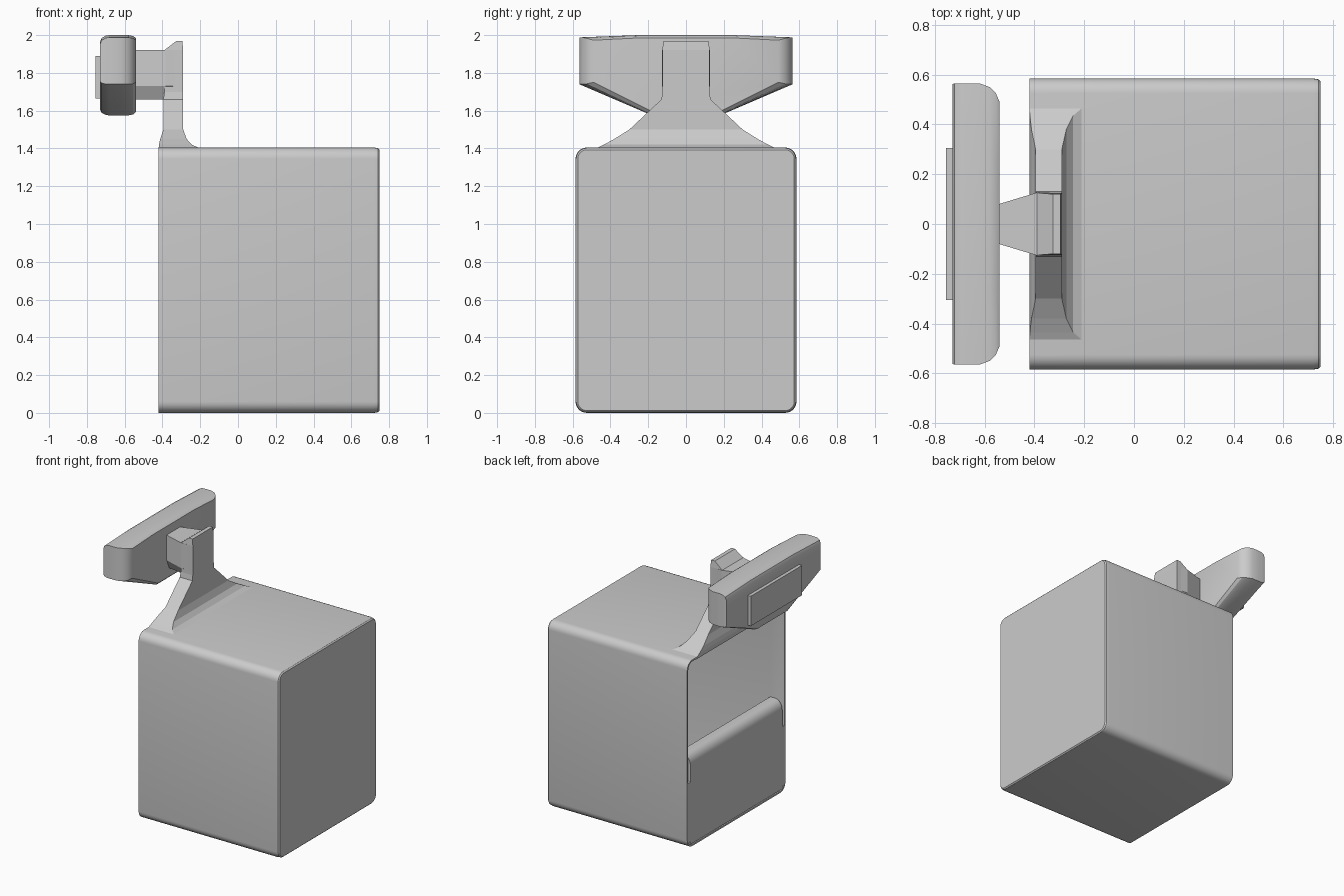
import bpy, bmesh, math

if "Cube" in bpy.data.objects:
    bpy.data.objects.remove(bpy.data.objects["Cube"])


def loft(name, rings, smooth=30):
    """Skin a list of equal-length point rings and cap both ends."""
    bm = bmesh.new()
    vr = [[bm.verts.new(p) for p in r] for r in rings]
    n = len(rings[0])
    for a, b in zip(vr, vr[1:]):
        for i in range(n):
            j = (i + 1) % n
            bm.faces.new((a[i], a[j], b[j], b[i]))
    bm.faces.new(vr[0][::-1])
    bm.faces.new(vr[-1])
    bmesh.ops.recalc_face_normals(bm, faces=bm.faces)
    me = bpy.data.meshes.new(name)
    bm.to_mesh(me)
    bm.free()
    ob = bpy.data.objects.new(name, me)
    bpy.context.collection.objects.link(ob)
    bpy.ops.object.select_all(action='DESELECT')
    ob.select_set(True)
    bpy.context.view_layer.objects.active = ob
    if smooth:
        bpy.ops.object.shade_smooth_by_angle(angle=math.radians(smooth))
    return ob


def round_rect(x, inset, r=0.06, hy=0.585, z0=0.0, z1=1.405, seg=6):
    """Rounded rectangle in the YZ plane."""
    hy, z0, z1, r = hy - inset, z0 + inset, z1 - inset, max(r - inset, 0.015)
    pts = []
    for k, (sy, cz) in enumerate(((1, z1 - r), (-1, z1 - r), (-1, z0 + r), (1, z0 + r))):
        for i in range(seg + 1):
            a = math.pi / 2 * (k + i / seg)
            pts.append((x, sy * (hy - r) + r * math.cos(a), cz + r * math.sin(a)))
    return pts


def prism_y(name, profile, y0, y1):
    return loft(name, [[(x, y, z) for x, z in profile] for y in (y0, y1)])


def rect_xy(z, x0, x1, hy):
    return [(x0, -hy, z), (x1, -hy, z), (x1, hy, z), (x0, hy, z)]


# hollow cabinet, open on the -x side, with a flared rim
loft("cabinet_shell", [round_rect(x, i) for x, i in (
    (0.71, 0.035), (-0.32, 0.035), (-0.36, 0.031), (-0.40, 0.022), (-0.42, 0.012),
    (-0.42, 0.0), (0.72, 0.0), (0.742, 0.004), (0.75, 0.012))])

# lower panel with rounded top lip
lip = [(-0.32, 0.02), (-0.42, 0.02), (-0.42, 0.62)]
lip += [(-0.36 - 0.06 * math.cos(a), 0.62 + 0.07 * math.sin(a))
        for a in (math.radians(d) for d in (15, 30, 45, 60, 75, 90))]
lip += [(-0.32, 0.69)]
prism_y("lower_panel", lip, -0.548, 0.548)

# side strips closing the panel below the notches
for s, side in ((1, "back"), (-1, "front")):
    prism_y("panel_strip_" + side,
            [(-0.32, 0.04), (-0.42, 0.04), (-0.42, 0.49), (-0.32, 0.52)],
            s * 0.548, s * 0.576)

# flared foot and post of the display stand
loft("stand_post", [rect_xy(*r) for r in (
    (1.39, -0.42, -0.20, 0.48), (1.405, -0.42, -0.21, 0.465), (1.42, -0.418, -0.245, 0.435),
    (1.45, -0.412, -0.272, 0.38), (1.50, -0.395, -0.29, 0.30), (1.66, -0.395, -0.29, 0.13),
    (1.70, -0.39, -0.29, 0.125), (1.92, -0.39, -0.29, 0.125), (1.97, -0.325, -0.295, 0.12))],
    smooth=0)


# tapered arm between post and display
def arm_ring(x, hy, zlow):
    return [(x, -hy, 1.92), (x, -hy, 1.73), (x, -hy * 0.6, zlow),
            (x, hy * 0.6, zlow), (x, hy, 1.73), (x, hy, 1.92)]


loft("display_arm", [arm_ring(-0.56, 0.075, 1.66), arm_ring(-0.385, 0.128, 1.66),
                     arm_ring(-0.33, 0.125, 1.68)], smooth=0)


# display housing with sloping underside
def housing_ring(x, hy, zt, zb):
    half = [(hy, 1.74 + (zb - 1.575) * 0.5), (hy, zt - 0.012), (0.25, zt)]
    low = 0.18
    return ([(x, low, zb)] + [(x, y, z) for y, z in half]
            + [(x, -y, z) for y, z in half[::-1]] + [(x, -low, zb)])


loft("display_housing", [housing_ring(*r) for r in (
    (-0.73, 0.562, 1.965, 1.605), (-0.722, 0.565, 1.985, 1.588), (-0.70, 0.565, 1.997, 1.577),
    (-0.68, 0.565, 2.0, 1.575), (-0.62, 0.565, 2.0, 1.575), (-0.58, 0.55, 2.0, 1.575),
    (-0.555, 0.525, 1.995, 1.58), (-0.54, 0.49, 1.985, 1.595))])

# raised screen plate
prism_y("screen_plate", [(-0.755, 1.665), (-0.72, 1.665), (-0.72, 1.89), (-0.755, 1.89)],
        -0.305, 0.305)
